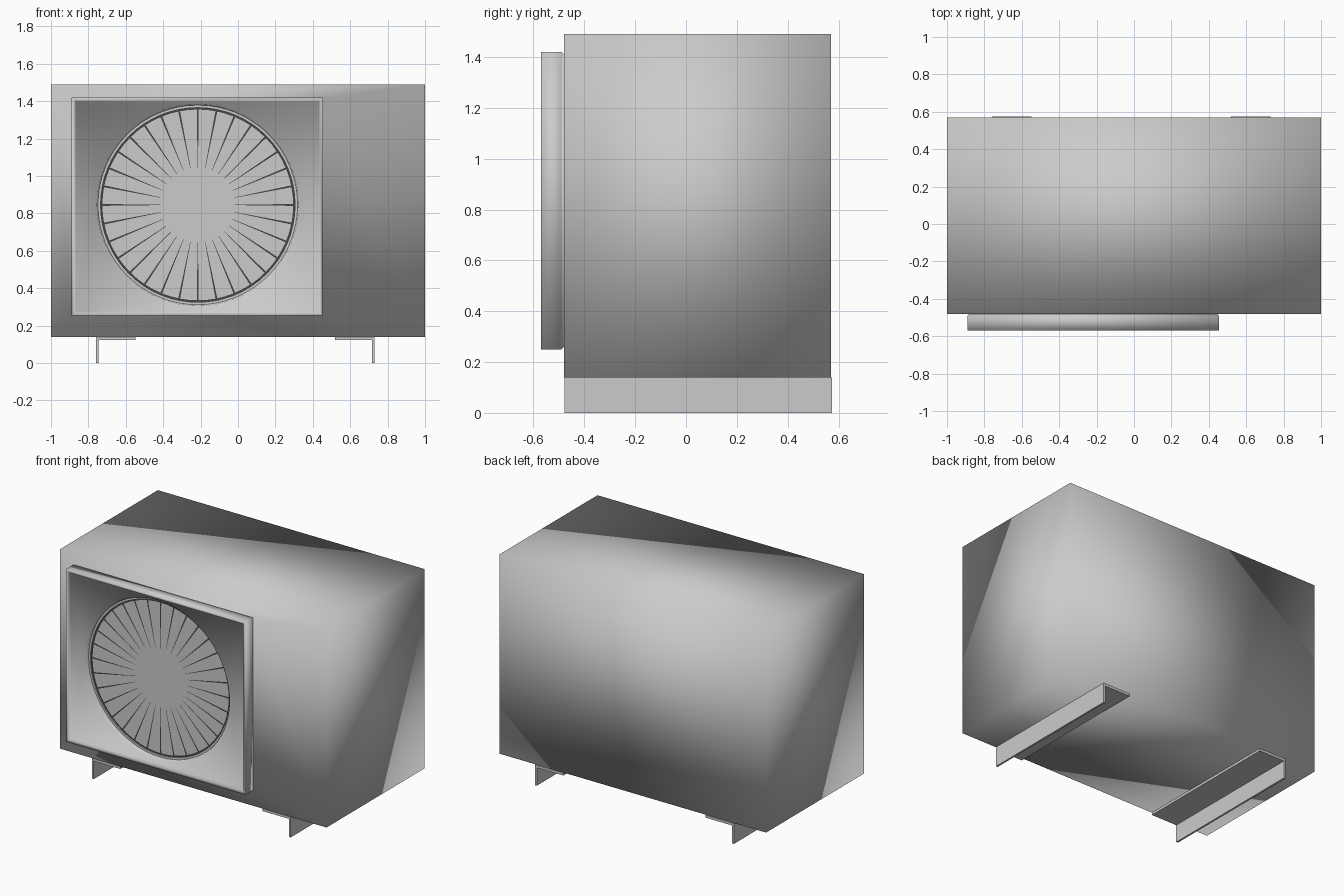
import bpy, bmesh
from math import sin, cos, pi, radians

if "Cube" in bpy.data.objects:
    bpy.data.objects.remove(bpy.data.objects["Cube"], do_unlink=True)


def material(name, v):
    m = bpy.data.materials.new(name)
    m.use_nodes = True
    m.diffuse_color = (v, v, v, 1)
    m.node_tree.nodes["Principled BSDF"].inputs["Base Color"].default_value = (v, v, v, 1)
    return m


GREY = material("casing grey", 0.6)
DARK = material("slot dark grey", 0.06)
FAN_X, FAN_Z = -0.215, 0.845
SEG = 64


def finish(bm, name, mat, smooth=True):
    bmesh.ops.recalc_face_normals(bm, faces=bm.faces)
    me = bpy.data.meshes.new(name)
    bm.to_mesh(me)
    bm.free()
    me.materials.append(mat)
    for p in me.polygons:
        p.use_smooth = smooth
    ob = bpy.data.objects.new(name, me)
    bpy.context.collection.objects.link(ob)
    return ob


def rect(bm, x0, x1, z0, z1, y):
    # corners counter-clockwise, starting at the upper right
    return [bm.verts.new((x, y, z)) for x, z in ((x1, z1), (x0, z1), (x0, z0), (x1, z0))]


def circle(bm, r, y):
    return [bm.verts.new((FAN_X + r * cos(2 * pi * i / SEG), y, FAN_Z + r * sin(2 * pi * i / SEG)))
            for i in range(SEG)]


def bridge(bm, a, b):
    n = len(a)
    for i in range(n):
        j = (i + 1) % n
        bm.faces.new((a[i], a[j], b[j], b[i]))


# Casing: one skin from the back, over the front, into the raised fan surround
bm = bmesh.new()
loops = [rect(bm, -1, 1, 0.14, 1.49, 0.57),
         rect(bm, -1, 1, 0.14, 1.49, -0.48),
         rect(bm, -0.88, 0.445, 0.26, 1.41, -0.48),
         rect(bm, -0.89, 0.455, 0.25, 1.42, -0.49),
         rect(bm, -0.89, 0.455, 0.25, 1.42, -0.57),
         rect(bm, -0.873, 0.438, 0.267, 1.403, -0.57),
         rect(bm, -0.868, 0.433, 0.272, 1.398, -0.555)]
bm.faces.new(loops[0])
for a, b in zip(loops, loops[1:]):
    bridge(bm, a, b)

# Square surround to round opening
corners = loops[-1]
mouth = circle(bm, 0.54, -0.555)
quarter = SEG // 4
for c in range(4):
    for i in range(c * quarter, (c + 1) * quarter):
        bm.faces.new((corners[c], mouth[i], mouth[(i + 1) % SEG]))
    bm.faces.new((corners[c - 1], corners[c], mouth[c * quarter]))
throat = circle(bm, 0.53, -0.515)
bridge(bm, mouth, throat)
finish(bm, "casing", GREY)

# Fan grille disc with a raised outer ring
bm = bmesh.new()
rings = [circle(bm, r, y) for r, y in ((0.535, -0.515), (0.535, -0.53), (0.52, -0.53), (0.52, -0.52))]
for a, b in zip(rings, rings[1:]):
    bridge(bm, a, b)
bm.faces.new(rings[-1])
finish(bm, "fan_disc", GREY, False)


# Thin dark ring line around the disc
bm = bmesh.new()
bridge(bm, circle(bm, 0.52, -0.5215), circle(bm, 0.51, -0.5215))
finish(bm, "ring_gap", DARK, False)

# Radial tapered slots
bm = bmesh.new()
COUNT = 32
for k in range(COUNT):
    a = 2 * pi * k / COUNT
    pts = [(0.2, -0.001), (0.51, -0.005), (0.51, 0.005), (0.2, 0.001)]
    bm.faces.new([bm.verts.new((FAN_X + r * cos(a) - t * sin(a), -0.5215, FAN_Z + r * sin(a) + t * cos(a)))
                  for r, t in pts])
finish(bm, "radial_slots", DARK, False)


# Angle-section feet running front to back
def foot(name, x_web, direction):
    bm = bmesh.new()
    prof = [(0, 0), (0.013, 0), (0.013, 0.122), (0.212, 0.122), (0.212, 0.139), (0, 0.139)]
    ends = [[bm.verts.new((x_web + direction * x, y, z)) for x, z in prof] for y in (-0.478, 0.574)]
    bridge(bm, *ends)
    for e in ends:
        bm.faces.new(e)
    ob = finish(bm, name, GREY)
    bpy.context.view_layer.objects.active = ob
    ob.select_set(True)
    bpy.ops.object.shade_smooth_by_angle(angle=radians(30))
    ob.select_set(False)


foot("right_foot", -0.76, 1)
foot("left_foot", 0.73, -1)
